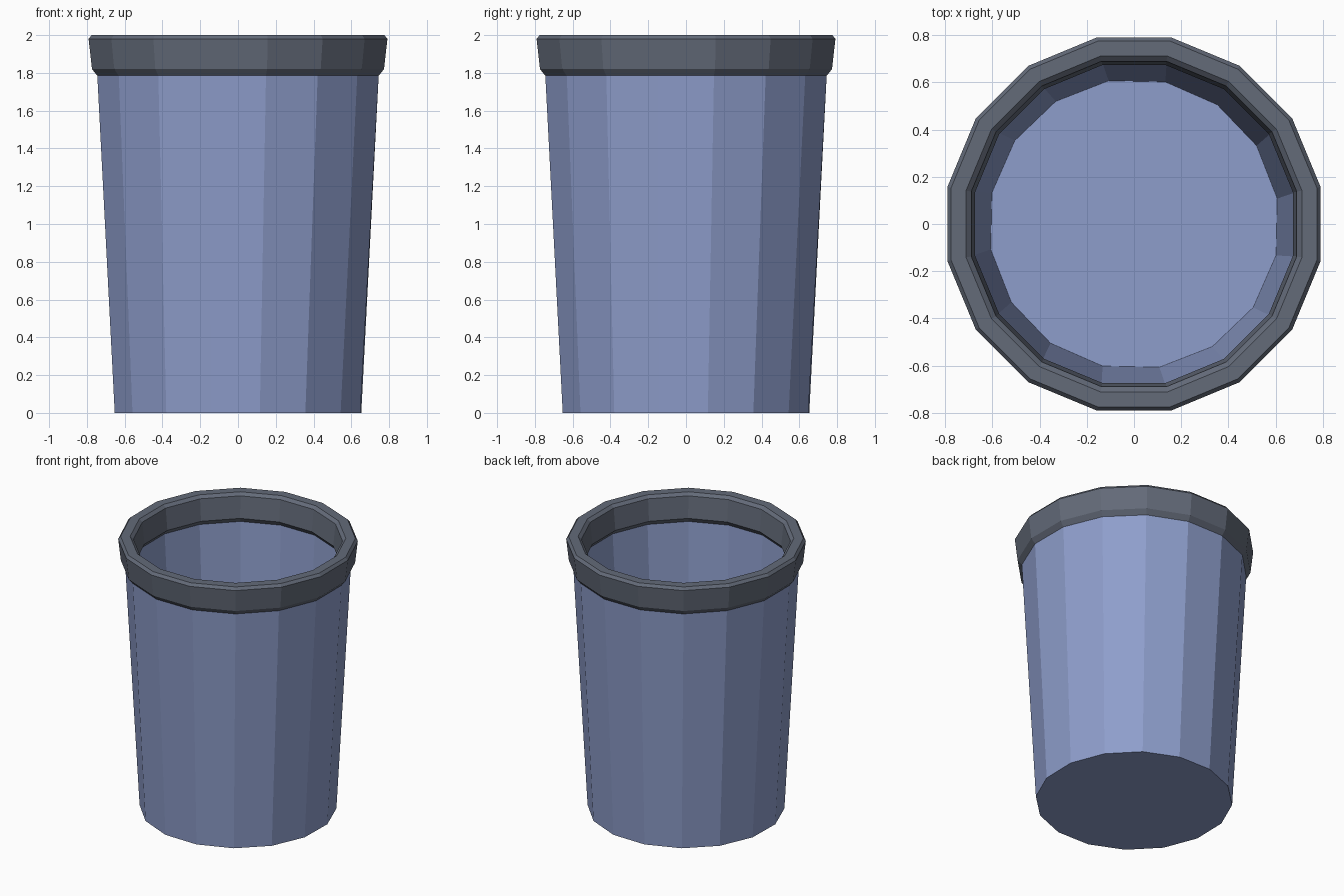
import bpy, bmesh
from math import cos, sin, pi, radians

if "Cube" in bpy.data.objects:
    bpy.data.objects.remove(bpy.data.objects["Cube"])

SIDES = 16
K = 1 / cos(pi / SIDES)          # flat-to-flat radius -> corner radius


def material(name, rgb):
    m = bpy.data.materials.new(name)
    m.diffuse_color = (*rgb, 1)
    m.use_nodes = True
    m.node_tree.nodes["Principled BSDF"].inputs["Base Color"].default_value = m.diffuse_color
    return m


def lathe(name, profile, mat, cap_ends=False):
    """Faceted revolve of (apothem, z, twist in degrees) points."""
    bm = bmesh.new()
    rings = []
    for r, z, twist in profile:
        a0 = pi / SIDES + radians(twist)
        rings.append([bm.verts.new((r * K * cos(a0 + 2 * pi * i / SIDES),
                                    r * K * sin(a0 + 2 * pi * i / SIDES), z))
                      for i in range(SIDES)])
    for a, b in zip(rings, rings[1:]):
        for i in range(SIDES):
            j = (i + 1) % SIDES
            bm.faces.new((a[i], a[j], b[j], b[i]))
    if cap_ends:
        bm.faces.new(rings[0][::-1])
        bm.faces.new(rings[-1])
    mesh = bpy.data.meshes.new(name)
    bm.to_mesh(mesh)
    bm.free()
    mesh.materials.append(mat)
    ob = bpy.data.objects.new(name, mesh)
    bpy.context.collection.objects.link(ob)
    return ob


blue = material("blue_plastic", (0.27, 0.34, 0.60))
grey = material("dark_grey_plastic", (0.125, 0.145, 0.19))

# tapered bin: underside, outer wall, hidden lip inside the rim, inner wall, floor
TWIST = -1.2
lathe("bin_body", [(0.65, 0, TWIST), (0.745, 1.79, 0), (0.70, 1.79, 0),
                   (0.605, 0.045, TWIST)], blue, cap_ends=True)

# chamfered rim: outside from bottom to top, then down the inside
lathe("rim", [(0.745, 1.785, 0), (0.773, 1.82, 0), (0.791, 1.98, 0),
              (0.775, 2.0, 0), (0.712, 2.0, 0), (0.69, 1.98, 0),
              (0.674, 1.82, 0), (0.70, 1.785, 0)], grey)
